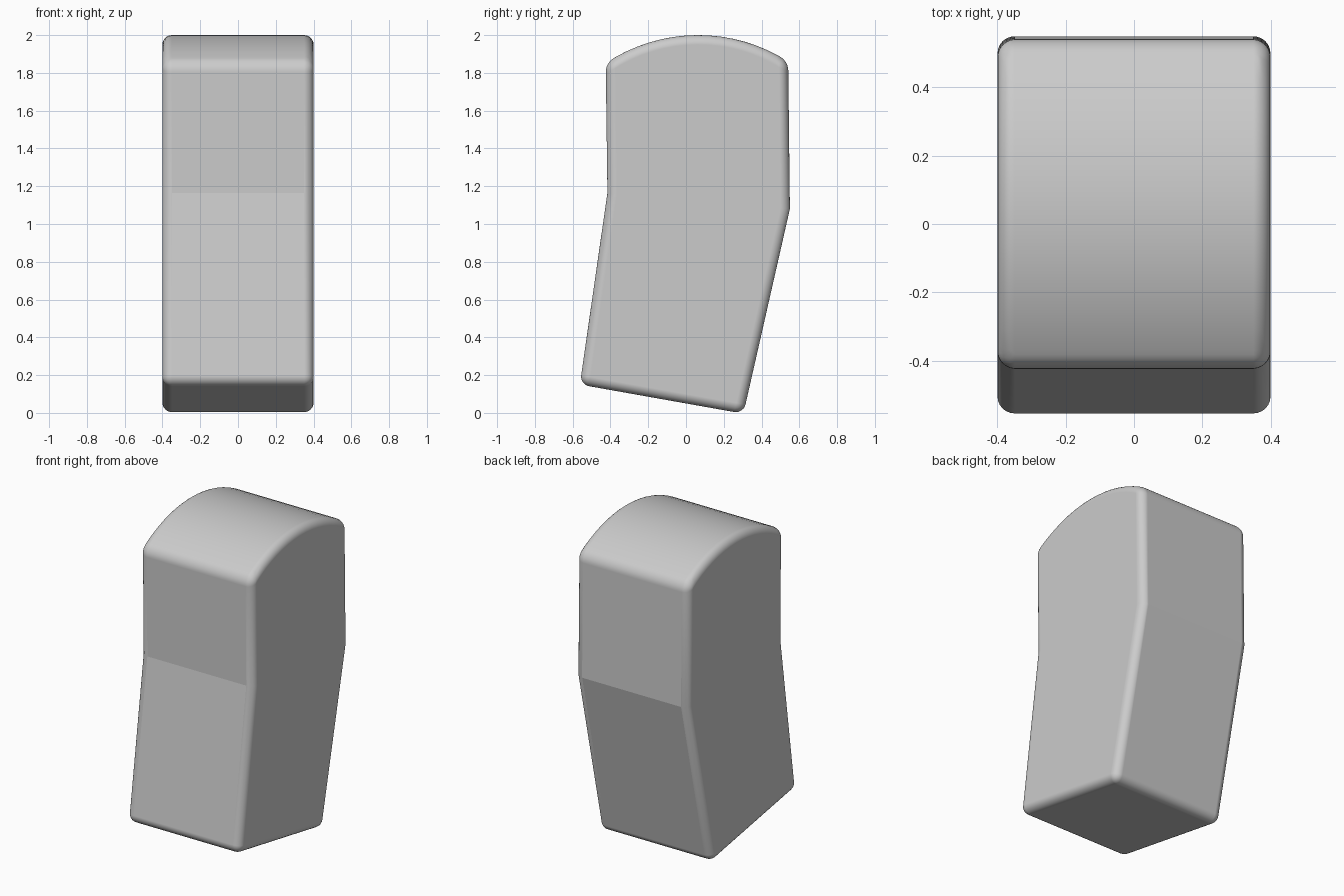
import bpy
import bmesh
import math

cube = bpy.data.objects.get("Cube")
if cube:
    bpy.data.objects.remove(cube, do_unlink=True)

HALF_WIDTH = 0.4
ROUNDING = 0.05

# Plain grey material
grey = bpy.data.materials.new("plain grey")
grey.use_nodes = True
colour = (0.6, 0.6, 0.6, 1)
grey.diffuse_color = colour
grey.node_tree.nodes["Principled BSDF"].inputs["Base Color"].default_value = colour


def arc(start, end, sag, steps):
    """Points of a circular arc bulging upward between two (y, z) points."""
    half = (end[0] - start[0]) / 2
    radius = (half ** 2 + sag ** 2) / (2 * sag)
    sweep = math.asin(half / radius)
    mid_y = (start[0] + end[0]) / 2
    points = []
    for i in range(steps + 1):
        t = i / steps
        a = sweep * (2 * t - 1)
        base = start[1] + (end[1] - start[1]) * t
        points.append((mid_y + radius * math.sin(a),
                       base + radius * math.cos(a) - radius + sag))
    return points


# Side profile: slanted foot, bent front and back, domed top
front_bend, back_bend = (-0.416, 1.165), (0.55, 1.08)
dome = arc((-0.425, 1.852), (0.541, 1.86), 0.144, 16)
profile = [(-0.562, 0.15), front_bend] + dome + [back_bend, (0.304, -0.004)]

bm = bmesh.new()
side = bm.faces.new([bm.verts.new((-HALF_WIDTH, y, z)) for y, z in profile])
extruded = bmesh.ops.extrude_face_region(bm, geom=[side])["geom"]
moved = [v for v in extruded if isinstance(v, bmesh.types.BMVert)]
bmesh.ops.translate(bm, verts=moved, vec=(2 * HALF_WIDTH, 0, 0))
bmesh.ops.recalc_face_normals(bm, faces=bm.faces)
for face in bm.faces:
    face.smooth = True

# Keep the two bend lines crisp
for edge in bm.edges:
    a, b = edge.verts
    if abs(a.co.x - b.co.x) > HALF_WIDTH:
        if any(abs(a.co.y - y) + abs(a.co.z - z) < 0.001 for y, z in (front_bend, back_bend)):
            edge.smooth = False

mesh = bpy.data.meshes.new("bent_block")
bm.to_mesh(mesh)
bm.free()
mesh.materials.append(grey)
block = bpy.data.objects.new("bent_block", mesh)
bpy.context.collection.objects.link(block)

# Rounded outer edges
bevel = block.modifiers.new("rounded edges", "BEVEL")
bevel.width = ROUNDING
bevel.segments = 6
bevel.limit_method = "ANGLE"
bevel.angle_limit = math.radians(30)
bevel.use_clamp_overlap = False
bevel.harden_normals = True
